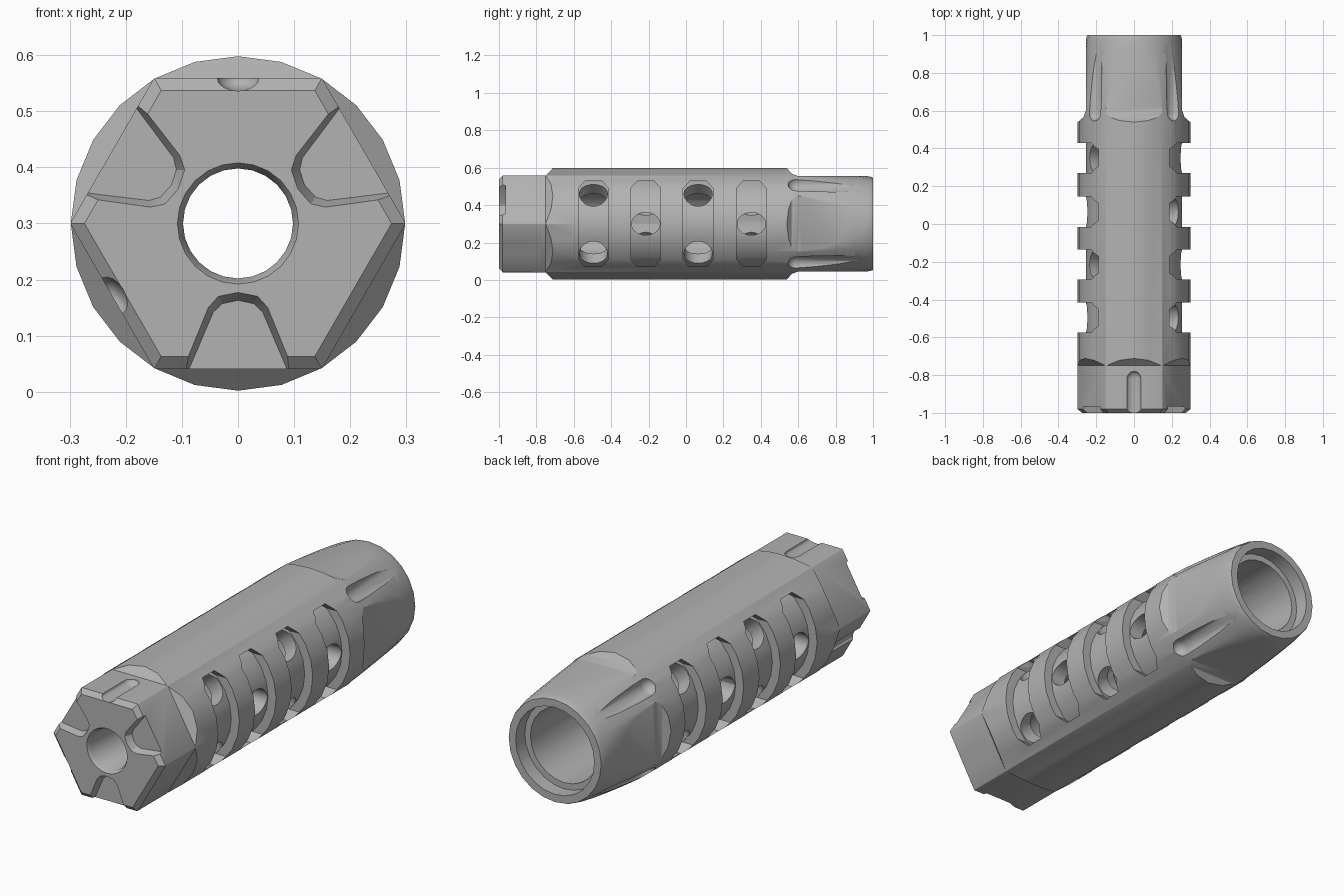
import bpy, bmesh
from math import cos, sin, pi, radians
from mathutils import Matrix

if "Cube" in bpy.data.objects:
    bpy.data.objects.remove(bpy.data.objects["Cube"])

AXIS = Matrix.Translation((0, 0, 0.3))   # the part's long axis runs along y
SIDES = 24


def around(angle):
    """Frame with x pointing outwards, y along the part, z sideways."""
    return AXIS @ Matrix.Rotation(-radians(angle), 4, 'Y')


def loft(bm, rings, frame):
    loops = [[bm.verts.new(frame @ Matrix.Translation(p).to_translation()) for p in r] for r in rings]
    bm.faces.new(loops[0])
    bm.faces.new(loops[-1])
    n = len(loops[0])
    for a, b in zip(loops, loops[1:]):
        for i in range(n):
            j = (i + 1) % n
            bm.faces.new((a[i], a[j], b[j], b[i]))


def finish(bm, name):
    bmesh.ops.recalc_face_normals(bm, faces=bm.faces)
    mesh = bpy.data.meshes.new(name)
    bm.to_mesh(mesh)
    bm.free()
    ob = bpy.data.objects.new(name, mesh)
    bpy.context.collection.objects.link(ob)
    return ob


def lathe(name, profile, n=SIDES, phase=0.0, flats=False):
    """Turn (y, radius) points; with flats, the radius is to the flat sides."""
    k = 1 / cos(pi / n) if flats else 1
    bm = bmesh.new()
    loft(bm, [[(r * k * cos(2 * pi * i / n + phase), y, r * k * sin(2 * pi * i / n + phase))
               for i in range(n)] for y, r in profile], AXIS)
    return finish(bm, name)


def carve(ob, cutter, operation='DIFFERENCE'):
    cutter.hide_render = True
    mod = ob.modifiers.new("carve", 'BOOLEAN')
    mod.operation = operation
    mod.solver = 'EXACT'
    mod.object = cutter
    bpy.context.view_layer.objects.active = ob
    bpy.ops.object.modifier_apply(modifier=mod.name)
    bpy.data.objects.remove(cutter)


def groove(bm, angle, dist, width, depth, y_inner, y_outer):
    """Round groove with a domed inner end, running out at y_outer."""
    s = 1 if y_outer > y_inner else -1
    steps = [(y_inner + s * width * (1 - cos(a)), sin(a)) for a in (0.15, 0.5, 0.9, 1.25, pi / 2)]
    steps.append((y_outer, 1))
    loft(bm, [[(dist + depth * f * cos(2 * pi * i / 16), y, width * f * sin(2 * pi * i / 16))
               for i in range(16)] for y, f in steps], around(angle))


# Outer shell: straight body with a tapering rear
body = lathe("muzzle_body", [(-1, 0.298), (0.58, 0.298), (0.7, 0.288), (0.8, 0.278),
                             (0.9, 0.266), (0.97, 0.255), (0.99, 0.251), (1, 0.247)])

# Hexagonal front head with ramps, and four flats on the rear
carve(body, lathe("head_shape", [(-1, 0.237), (-0.98, 0.259), (-0.75, 0.259), (-0.68, 0.33),
                                 (1.1, 0.33)], 6, 0, True), 'INTERSECT')
carve(body, lathe("rear_shape", [(-1.1, 0.33), (0.51, 0.33), (0.54, 0.297), (0.565, 0.268),
                                 (0.6, 0.255), (1.1, 0.255)], 4, pi / 4, True), 'INTERSECT')

# Bore: narrow at the front, wide chamber, stepped rear socket
carve(body, lathe("bore", [(-1.02, 0.108), (-1, 0.108), (-0.98, 0.098), (-0.7, 0.098),
                           (-0.7, 0.18), (0.93, 0.18), (0.93, 0.21), (1.02, 0.21)]))

# Shallow side slots with clipped corners, following the curve of the body
slots = bmesh.new()
SLOT_Y = [-0.495, -0.215, 0.065, 0.35]
outline = [(0.08, 0.19), (0.045, 0.228), (-0.045, 0.228), (-0.08, 0.19)]
outline += [(-y, -z) for y, z in outline]
for side in (0, 180):
    for yc in SLOT_Y:
        loft(slots, [[(x, yc + y, z) for y, z in outline] for x in (0.08, 0.4)], around(side))
slot_cutter = finish(slots, "slot_cutter")
carve(slot_cutter, lathe("slot_floor", [(-0.9, 0.255), (0.9, 0.255)]))
carve(body, slot_cutter)

# Vent holes: one or two per slot, alternating between the sides
vents = bmesh.new()
for side in (0, 180):
    for i, yc in enumerate(SLOT_Y):
        single = (i % 2 == 1) == (side == 0)
        for tilt in ([0] if single else [-39, 39]):
            tall = 0.061 if single else 0.075
            loft(vents, [[(x, yc + 0.076 * cos(2 * pi * k / 20), tall * sin(2 * pi * k / 20))
                          for k in range(20)] for x in (0.14, 0.285)], around(side + tilt))
carve(body, finish(vents, "vent_cutter"))

# Grooves: four on the rear corners, three on the head
grooves = bmesh.new()
for a in (45, 135, 225, 315):
    groove(grooves, a, 0.302, 0.044, 0.043, 0.545, 1.1)
for a in (90, 210, 330):
    groove(grooves, a, 0.259, 0.037, 0.023, -0.78, -1.1)
carve(body, finish(grooves, "groove_cutter"))

# Three bevelled notches in the front face
notches = bmesh.new()
rim = [(0.32, 0.122), (0.15, 0.053), (0.13, 0.035), (0.123, 0)]
floor = [(0.32, 0.113), (0.158, 0.044), (0.143, 0.028), (0.137, 0)]
for a in (30, 150, 270):
    rings = []
    for y, half in ((-1.02, rim), (-1, rim), (-0.965, floor)):
        pts = half + [(r, -t) for r, t in half[-2::-1]]
        rings.append([(r, y, t) for r, t in pts])
    loft(notches, rings, around(a))
carve(body, finish(notches, "notch_cutter"))

# Plain grey metal
metal = bpy.data.materials.new("grey_metal")
metal.use_nodes = True
colour = (0.45, 0.45, 0.45, 1)
metal.diffuse_color = colour
metal.node_tree.nodes["Principled BSDF"].inputs["Base Color"].default_value = colour
body.data.materials.clear()
body.data.materials.append(metal)

bpy.ops.object.select_all(action='DESELECT')
body.select_set(True)
bpy.context.view_layer.objects.active = body
bpy.ops.object.shade_smooth_by_angle(angle=radians(28))
